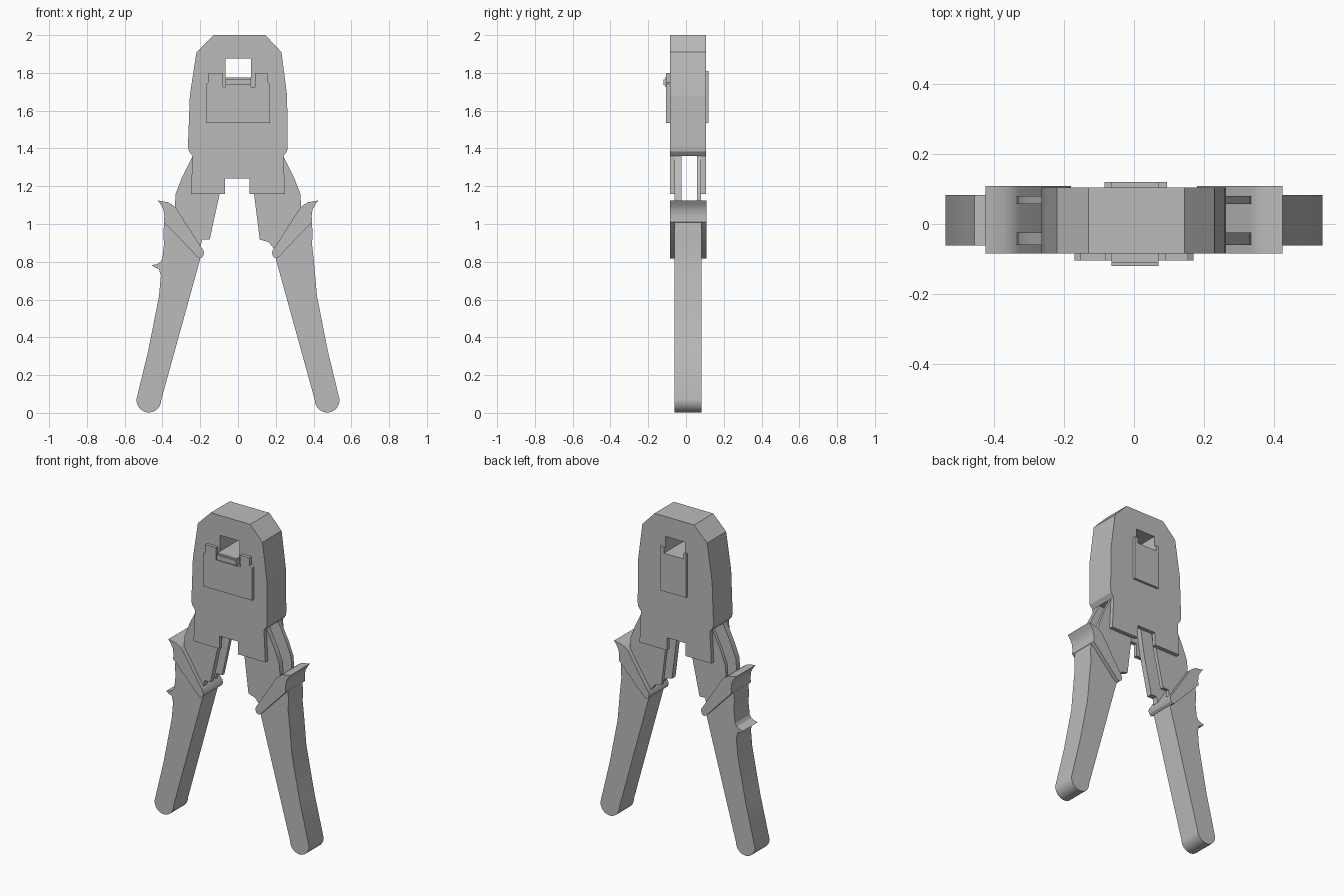
import bpy
import bmesh
from math import cos, sin, pi, radians

cube = bpy.data.objects.get("Cube")
if cube:
    bpy.data.objects.remove(cube, do_unlink=True)

grey = bpy.data.materials.new("tool_grey")
grey.use_nodes = True
colour = (0.5, 0.5, 0.5, 1)
grey.diffuse_color = colour
grey.node_tree.nodes["Principled BSDF"].inputs["Base Color"].default_value = colour


def plate(name, outline, y0, y1, side=1, smooth=True):
    """Extrude an (x, z) outline from y0 to y1; side=-1 mirrors it in x."""
    bm = bmesh.new()
    face = bm.faces.new([bm.verts.new((x * side, y0, z)) for x, z in outline])
    ext = bmesh.ops.extrude_face_region(bm, geom=[face])
    moved = [v for v in ext["geom"] if isinstance(v, bmesh.types.BMVert)]
    bmesh.ops.translate(bm, verts=moved, vec=(0, y1 - y0, 0))
    bmesh.ops.recalc_face_normals(bm, faces=bm.faces)
    mesh = bpy.data.meshes.new(name)
    bm.to_mesh(mesh)
    bm.free()
    mesh.materials.append(grey)
    obj = bpy.data.objects.new(name, mesh)
    bpy.context.collection.objects.link(obj)
    bpy.ops.object.select_all(action="DESELECT")
    obj.select_set(True)
    bpy.context.view_layer.objects.active = obj
    if smooth:
        bpy.ops.object.shade_smooth_by_angle(angle=radians(25))
    return obj


def rect(x0, x1, z0, z1):
    return [(x0, z0), (x1, z0), (x1, z1), (x0, z1)]


def cut(target, name, outline, y0, y1):
    cutter = plate(name, outline, y0, y1, smooth=False)
    cutter.hide_render = True
    mod = target.modifiers.new(name, "BOOLEAN")
    mod.operation = "DIFFERENCE"
    mod.solver = "EXACT"
    mod.object = cutter
    bpy.context.view_layer.objects.active = target
    bpy.ops.object.modifier_apply(modifier=name)
    bpy.data.objects.remove(cutter, do_unlink=True)


# Head: one block, open between its cheeks at the bottom, with a square window
head = plate("head", [
    (-.13, 2), (.145, 2), (.23, 1.91), (.26, 1.68), (.263, 1.41), (.26, 1.385),
    (.24, 1.36), (.25, 1.16), (.06, 1.16), (.06, 1.24), (-.07, 1.24), (-.07, 1.16),
    (-.25, 1.16), (-.24, 1.36), (-.26, 1.385), (-.265, 1.41), (-.255, 1.68),
    (-.22, 1.91)], -.085, .105, smooth=False)
cut(head, "cheek_gap", rect(-.5, .5, 1, 1.36), -.06, .08)
cut(head, "window", rect(-.065, .07, 1.775, 1.875), -.3, .3)

# Die holder on the front, with two ears, and the bar between them
plate("die_holder", [
    (-.17, 1.535), (.17, 1.535), (.17, 1.74), (.155, 1.75), (.155, 1.8), (.09, 1.8),
    (.09, 1.725), (-.08, 1.725), (-.08, 1.8), (-.155, 1.8), (-.155, 1.75),
    (-.17, 1.74)], -.105, -.085)
plate("die_bar", rect(-.065, .07, 1.725, 1.775), -.112, -.085)
plate("die_bar_lip", rect(-.065, .07, 1.735, 1.765), -.12, -.112)

# Die plate on the back, notched around the window
plate("back_die_plate", [
    (-.085, 1.535), (.095, 1.535), (.095, 1.81), (.07, 1.81), (.07, 1.775),
    (-.065, 1.775), (-.065, 1.81), (-.085, 1.81)], .105, .12)

# Handle: tapered grip with a rounded foot
foot = [(.472 + .066 * cos(a), .07 + .068 * sin(a))
        for a in [-i * pi / 14 for i in range(15)]]
handle = [(.335, 1.09), (.385, 1.06), (.395, .96), (.392, .89), (.402, .8),
          (.418, .62), (.475, .33)] + foot + [(.196, .83), (.2, .87)]

# Guard: diagonal band ending in a flared horn
guard = [(.425, 1.125), (.37, 1.115), (.345, 1.1), (.328, 1.085), (.2, .885),
         (.184, .862), (.18, .845), (.186, .828), (.2, .817), (.215, .825),
         (.392, 1.01), (.39, 1.04), (.394, 1.075), (.407, 1.1)]

# Arm strips running from inside the head to the guard
arm_outer = [(.22, 1.42), (.24, 1.36), (.295, 1.25), (.33, 1.16), (.335, 1.08), (.22, .87)]
arm_inner = {
    1: [(.19, .87), (.16, .905), (.115, .918), (.085, 1.16), (.07, 1.3), (.07, 1.42)],
    -1: [(.2, .87), (.19, .918), (.15, .918), (.097, 1.16), (.075, 1.3), (.07, 1.42)],
}

for label, side in (("left", 1), ("right", -1)):
    plate(label + "_handle", handle, -.062, .083, side)
    plate(label + "_guard", guard, -.085, .108, side)
    arm = arm_outer + arm_inner[side]
    plate(label + "_arm_front", arm, -.06, -.025, side)
    plate(label + "_arm_back", arm, .057, .08, side)

# Finger spur on the right handle
plate("finger_spur", [
    (.385, .86), (.398, .82), (.412, .798), (.432, .787), (.456, .782), (.437, .768),
    (.418, .762), (.41, .73), (.38, .73)], -.062, .083, -1)
